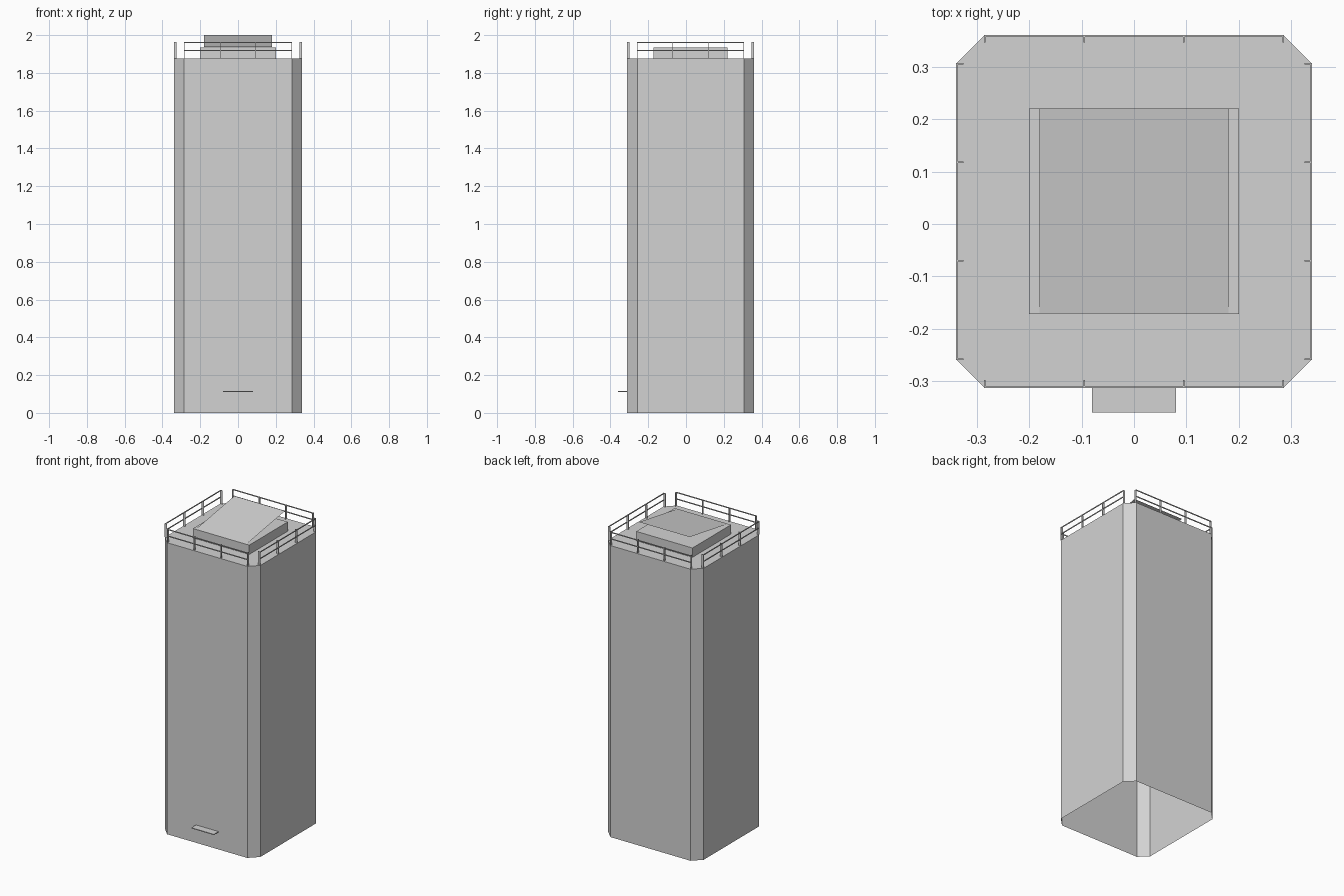
import bpy, bmesh
from mathutils import Matrix, Vector

cube = bpy.data.objects.get("Cube")
if cube:
    bpy.data.objects.remove(cube, do_unlink=True)

grey = bpy.data.materials.new("light grey")
grey.use_nodes = True
colour = (0.65, 0.65, 0.65, 1)
grey.diffuse_color = colour
grey.node_tree.nodes["Principled BSDF"].inputs["Base Color"].default_value = colour

HALF_X, HALF_Y, MID_Y = 0.34, 0.337, 0.024
CHAMFER = 0.055
ROOF, PENT_TOP, PEAK = 1.875, 1.935, 2.0


def finish(name, bm):
    mesh = bpy.data.meshes.new(name)
    bm.to_mesh(mesh)
    bm.free()
    mesh.materials.append(grey)
    obj = bpy.data.objects.new(name, mesh)
    bpy.context.collection.objects.link(obj)
    return obj


def add_box(bm, low, high):
    low, high = Vector(low), Vector(high)
    place = Matrix.Translation((low + high) / 2) @ Matrix.Diagonal((*(high - low), 1))
    bmesh.ops.create_cube(bm, size=1, matrix=place)


# Chamfered tower: a roofed shell, open underneath
bm = bmesh.new()
ix, iy = HALF_X - CHAMFER, HALF_Y - CHAMFER
outline = []
for sx, sy in ((1, 1), (-1, 1), (-1, -1), (1, -1)):
    pair = [(sx * HALF_X, sy * iy), (sx * ix, sy * HALF_Y)]
    outline += pair if sx * sy > 0 else pair[::-1]
top = [bm.verts.new((x, y + MID_Y, ROOF)) for x, y in outline]
base = [bm.verts.new((x, y + MID_Y, 0)) for x, y in outline]
bm.faces.new(top)
for i in range(len(top)):
    j = (i + 1) % len(top)
    bm.faces.new((base[i], base[j], top[j], top[i]))
finish("tower_shell", bm)

# Rooftop plant room
bm = bmesh.new()
add_box(bm, (-0.2, -0.172, ROOF), (0.2, 0.22, PENT_TOP))
finish("plant_room", bm)

# Thin sloping sheet rising to the back
bm = bmesh.new()
corners = [(-0.18, -0.17, PENT_TOP + 0.001), (0.18, -0.17, PENT_TOP + 0.001),
           (0.18, 0.22, PEAK), (-0.18, 0.22, PEAK)]
bm.faces.new([bm.verts.new(c) for c in corners])
finish("sloping_roof_sheet", bm)

# Entrance canopy
bm = bmesh.new()
add_box(bm, (-0.08, -0.36, 0.11), (0.08, MID_Y - HALF_Y, 0.115))
finish("entrance_canopy", bm)


# Railings: two rails and four flat posts along each side
def railing(name, half_length, offset, quarter_turns):
    bm = bmesh.new()
    for z in (1.918, 1.96):
        add_box(bm, (-half_length, -offset, z - 0.003), (half_length, 0.004 - offset, z + 0.003))
    for i in range(4):
        x = half_length * (i * 2 / 3 - 1)
        add_box(bm, (x - 0.0015, -offset, ROOF), (x + 0.0015, 0.015 - offset, 1.963))
    turn = Matrix.Rotation(quarter_turns * 1.5707963, 4, 'Z')
    bm.transform(Matrix.Translation((0, MID_Y, 0)) @ turn)
    finish(name, bm)


for turns, side in enumerate(("front", "left", "back", "right")):
    if turns % 2:
        railing(side + "_railing", iy, HALF_X, turns)
    else:
        railing(side + "_railing", ix, HALF_Y, turns)
